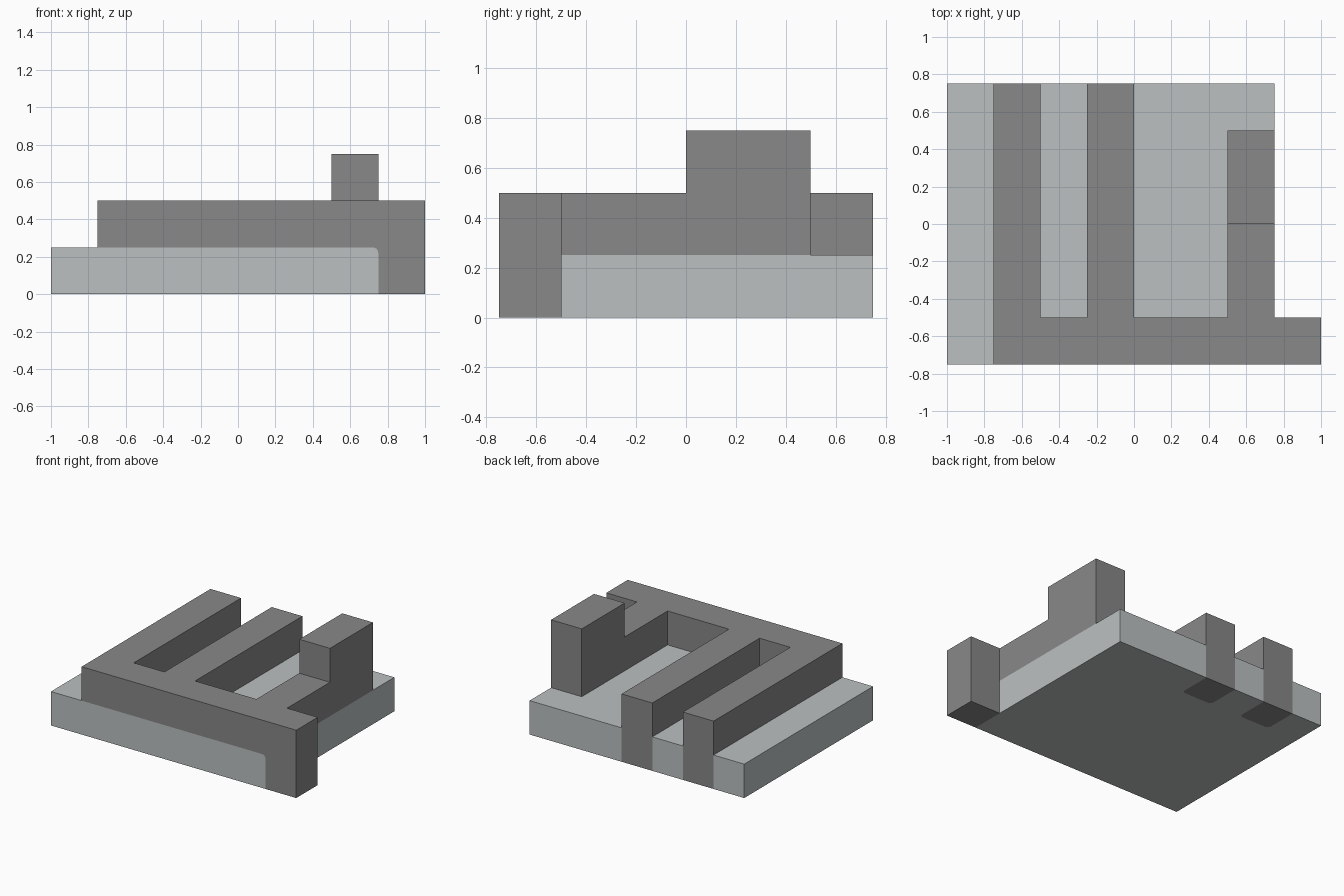
import bpy, bmesh, math
from mathutils import Vector

if "Cube" in bpy.data.objects:
    bpy.data.objects.remove(bpy.data.objects["Cube"], do_unlink=True)


def material(name, color):
    m = bpy.data.materials.new(name)
    m.use_nodes = True
    m.diffuse_color = color
    m.node_tree.nodes["Principled BSDF"].inputs["Base Color"].default_value = color
    return m


light = material("light grey", (0.50, 0.53, 0.53, 1))
dark = material("dark grey", (0.246, 0.246, 0.246, 1))

U = 0.25      # grid unit
R = 0.03      # small corner radius


def prism(name, outline, low, high, mat, upright=False):
    """Extrude an outline along z, or along y when upright (outline in x, z)."""
    def place(p, d):
        return Vector((p[0], d, p[1])) if upright else Vector((p[0], p[1], d))
    bm = bmesh.new()
    a = [bm.verts.new(place(p, low)) for p in outline]
    b = [bm.verts.new(place(p, high)) for p in outline]
    bm.faces.new(a)
    bm.faces.new(b[::-1])
    n = len(a)
    for i in range(n):
        j = (i + 1) % n
        bm.faces.new((a[i], b[i], b[j], a[j]))
    bmesh.ops.recalc_face_normals(bm, faces=bm.faces)
    mesh = bpy.data.meshes.new(name)
    bm.to_mesh(mesh)
    bm.free()
    mesh.materials.append(mat)
    obj = bpy.data.objects.new(name, mesh)
    bpy.context.collection.objects.link(obj)
    return obj


def arc(cx, cy, start, end, steps=5):
    angles = [math.radians(start + (end - start) * i / steps) for i in range(steps + 1)]
    return [(cx + R * math.cos(t), cy + R * math.sin(t)) for t in angles]


def rect(x0, x1, y0, y1):
    return [(x0, y0), (x1, y0), (x1, y1), (x0, y1)]


def foot_outline(x):
    """Square foot at the back edge with rounded inner corners."""
    return ([(x, 3 * U)] + arc(x + R, 2 * U + R, 180, 270)
            + arc(x + U - R, 2 * U + R, 270, 360) + [(x + U, 3 * U)])


rail_starts = (-3 * U, -U)

# Base slab, notched at the back for the rail feet
outline = [(3 * U, 3 * U), (3 * U, -2 * U), (-4 * U, -2 * U), (-4 * U, 3 * U)]
for x in rail_starts:
    outline += foot_outline(x)
prism("base_slab", outline, 0, U, light)

# Front strip of the base with one rounded top edge
shoulder = arc(3 * U - R, U - R, 0, 90)
prism("base_front_strip", [(-4 * U, 0), (3 * U, 0)] + shoulder + [(-4 * U, U)],
      -3 * U, -2 * U, light, upright=True)

# Corner post that wraps around the rounded edge
prism("corner_post", [(4 * U, 0), (4 * U, U)] + shoulder[::-1] + [(3 * U, 0)],
      -3 * U, -2 * U, dark, upright=True)

# Raised comb: front bar, two long rails and the shorter arm
comb = [(-3 * U, -3 * U), (4 * U, -3 * U), (4 * U, -2 * U), (3 * U, -2 * U),
        (3 * U, 2 * U), (2 * U, 2 * U), (2 * U, -2 * U)]
for x in reversed(rail_starts):
    comb += [(x + U, -2 * U), (x + U, 3 * U), (x, 3 * U)]
    if x != rail_starts[0]:
        comb.append((x, -2 * U))
prism("raised_comb", comb, U, 2 * U, dark)

# Feet taking the rails down the back face
for side, x in zip(("right", "middle"), rail_starts):
    prism("rail_foot_" + side, foot_outline(x), 0, U, dark)

# Tall block on the end of the short arm
prism("tall_block", rect(2 * U, 3 * U, 0, 2 * U), 2 * U, 3 * U, dark)
